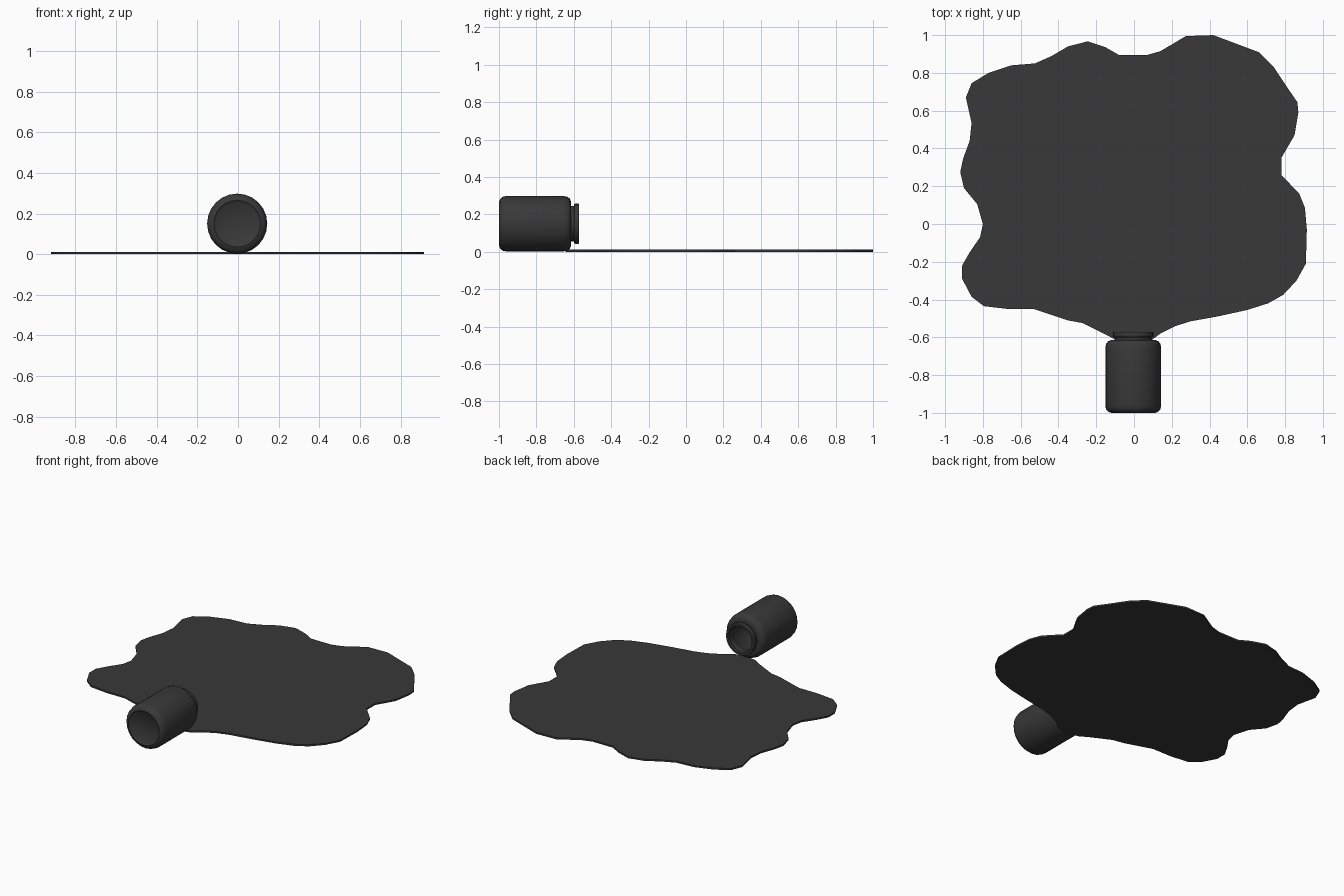
import bpy, bmesh, math
from mathutils import Vector

if "Cube" in bpy.data.objects:
    bpy.data.objects.remove(bpy.data.objects["Cube"])

dark = bpy.data.materials.new("dark_grey")
dark.diffuse_color = (0.04, 0.04, 0.04, 1)
dark.use_nodes = True
dark.node_tree.nodes["Principled BSDF"].inputs["Base Color"].default_value = dark.diffuse_color


def finish(bm, name, angle):
    bmesh.ops.recalc_face_normals(bm, faces=bm.faces)
    mesh = bpy.data.meshes.new(name)
    bm.to_mesh(mesh)
    bm.free()
    ob = bpy.data.objects.new(name, mesh)
    mesh.materials.append(dark)
    bpy.context.collection.objects.link(ob)
    bpy.ops.object.select_all(action='DESELECT')
    ob.select_set(True)
    bpy.context.view_layer.objects.active = ob
    bpy.ops.object.shade_smooth_by_angle(angle=math.radians(angle))
    return ob


# Spilled puddle: thin slab with a wavy outline
outline = [
    (0, -.645), (.08, -.625), (.14, -.58), (.22, -.54), (.30, -.515), (.44, -.49),
    (.60, -.455), (.71, -.42), (.79, -.375), (.86, -.30), (.91, -.21), (.915, -.03),
    (.905, .085), (.875, .16), (.78, .26), (.78, .35), (.85, .47), (.87, .59),
    (.865, .645), (.81, .725), (.74, .83), (.66, .91), (.42, 1.0), (.275, .995),
    (.14, .915), (.07, .895), (-.08, .895), (-.15, .935), (-.245, .967), (-.35, .94),
    (-.435, .89), (-.525, .85), (-.65, .84), (-.77, .80), (-.86, .745), (-.89, .67),
    (-.86, .535), (-.87, .44), (-.905, .345), (-.92, .275), (-.90, .19), (-.83, .105),
    (-.80, 0), (-.815, -.07), (-.87, -.15), (-.91, -.22), (-.91, -.29), (-.86, -.385),
    (-.795, -.435), (-.665, -.45), (-.53, -.45), (-.35, -.51), (-.27, -.525),
    (-.13, -.595), (-.08, -.625),
]
bm = bmesh.new()
base = bm.faces.new([bm.verts.new((x, y, 0)) for x, y in outline])
ext = bmesh.ops.extrude_face_region(bm, geom=[base], use_keep_orig=True)
for v in ext["geom"]:
    if isinstance(v, bmesh.types.BMVert):
        v.co.z = 0.011
finish(bm, "puddle", 30)

# Open jar lying on its side: (radius, y) profile, outside then inside
profile = [
    (0, -.992), (.105, -.992), (.115, -1.0), (.132, -.994), (.144, -.98), (.148, -.962),
    (.148, -.655), (.144, -.635), (.134, -.621), (.118, -.615), (.096, -.614),
    (.096, -.600), (.106, -.597), (.108, -.591), (.108, -.577), (.105, -.571),
    (.090, -.571), (.084, -.577), (.084, -.622), (.118, -.63), (.134, -.655),
    (.134, -.96), (.12, -.98), (0, -.98),
]
CX, CZ = -0.004, 0.15
bm = bmesh.new()
vs = [bm.verts.new((CX + r, y, CZ)) for r, y in profile]
es = [bm.edges.new(p) for p in zip(vs, vs[1:])]
bmesh.ops.spin(bm, geom=vs + es, cent=Vector((CX, 0, CZ)), axis=(0, 1, 0),
               angle=math.tau, steps=24)
bmesh.ops.remove_doubles(bm, verts=bm.verts, dist=1e-4)
finish(bm, "jar", 40)
